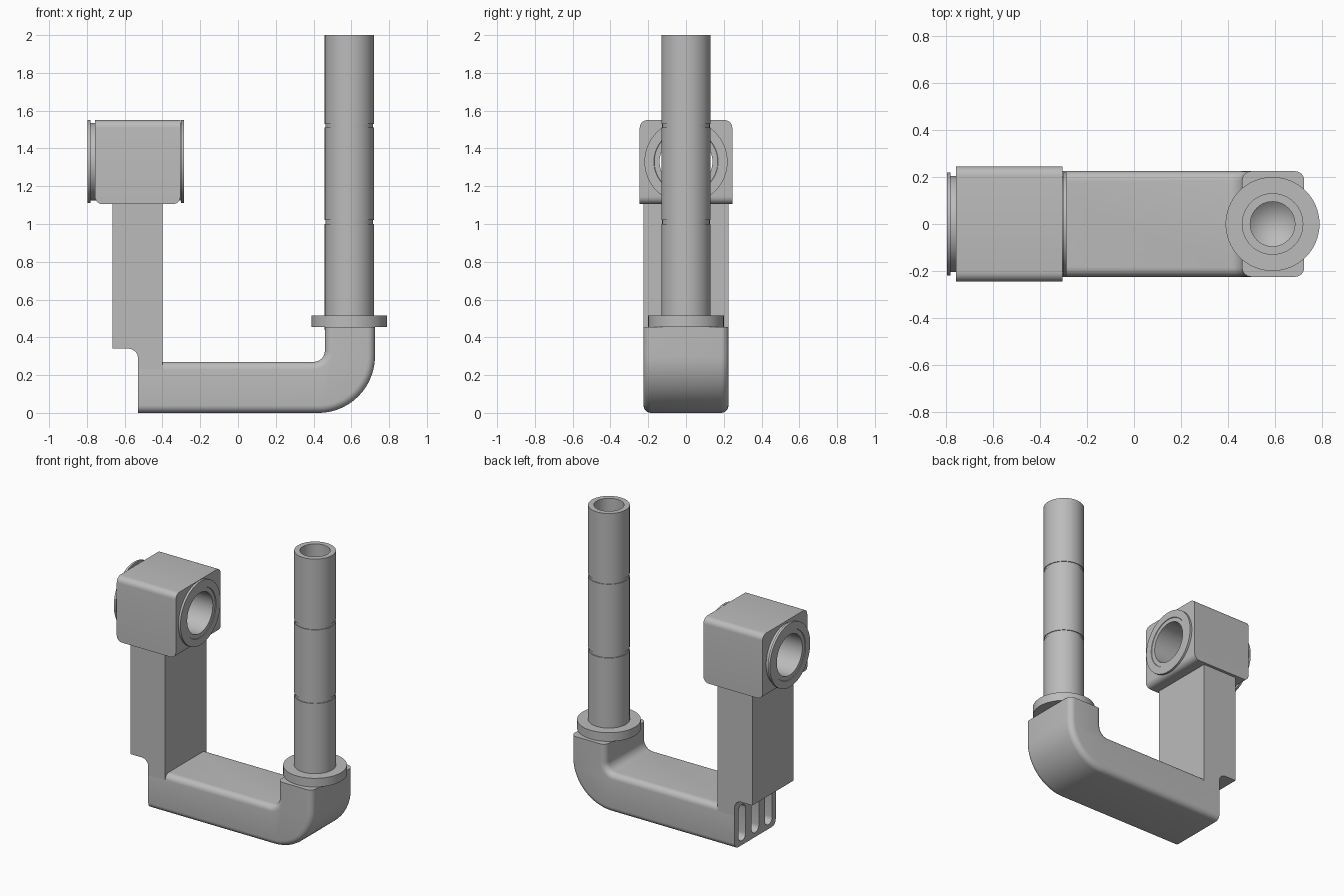
import bpy, bmesh
from math import pi, sin, cos, radians
from mathutils import Matrix

if "Cube" in bpy.data.objects:
    bpy.data.objects.remove(bpy.data.objects["Cube"], do_unlink=True)

grey = bpy.data.materials.new("plain grey")
grey.use_nodes = True
GREY = (0.5, 0.5, 0.5, 1)
grey.diffuse_color = GREY
grey.node_tree.nodes["Principled BSDF"].inputs["Base Color"].default_value = GREY

HALF = 0.225      # half depth of arm and upright
BORE_Z = 1.33     # height of the head bore axis
POLE_X = 0.59


def finish(bm, name, cutters=()):
    """Turn a bmesh into a shaded object, with optional boolean cuts."""
    bmesh.ops.recalc_face_normals(bm, faces=bm.faces)
    mesh = bpy.data.meshes.new(name)
    bm.to_mesh(mesh)
    bm.free()
    mesh.materials.append(grey)
    ob = bpy.data.objects.new(name, mesh)
    bpy.context.collection.objects.link(ob)
    bpy.ops.object.select_all(action='DESELECT')
    ob.select_set(True)
    bpy.context.view_layer.objects.active = ob
    for c in cutters:
        mod = ob.modifiers.new("cut", 'BOOLEAN')
        mod.operation, mod.solver, mod.object = 'DIFFERENCE', 'EXACT', c
        bpy.ops.object.modifier_apply(modifier=mod.name)
    bpy.ops.object.shade_smooth_by_angle(angle=radians(30))
    return ob


def arc(cx, cz, r, a0, a1, n=12):
    steps = [radians(a0 + (a1 - a0) * i / n) for i in range(n + 1)]
    return [(cx + r * cos(a), cz + r * sin(a)) for a in steps]


def extrude(profile, depth=HALF):
    """Extrude an x-z outline evenly to both sides along y."""
    bm = bmesh.new()
    face = bm.faces.new([bm.verts.new((x, -depth, z)) for x, z in profile])
    new = bmesh.ops.extrude_face_region(bm, geom=[face])["geom"]
    bmesh.ops.translate(bm, vec=(0, 2 * depth, 0),
                        verts=[v for v in new if isinstance(v, bmesh.types.BMVert)])
    return bm


def round_edges(bm, rule, radius):
    edges = [e for e in bm.edges if rule(*[v.co for v in e.verts])]
    bmesh.ops.bevel(bm, geom=edges, offset=radius, segments=6, profile=0.5,
                    affect='EDGES', clamp_overlap=False)


def lathe(profile, closed=False, n=64):
    """Revolve (radius, height) points around z."""
    bm = bmesh.new()
    pts = [bm.verts.new((r, 0, h)) for r, h in profile]
    pairs = list(zip(pts, pts[1:])) + ([(pts[-1], pts[0])] if closed else [])
    edges = [bm.edges.new(p) for p in pairs]
    bmesh.ops.spin(bm, geom=pts + edges, axis=(0, 0, 1), cent=(0, 0, 0),
                   steps=n, angle=2 * pi)
    bmesh.ops.remove_doubles(bm, verts=bm.verts, dist=1e-5)
    return bm


def near(a, b):
    return abs(a - b) < 1e-4


def cutter(bm, name):
    ob = finish(bm, name)
    ob.hide_render = True
    ob.hide_set(True)
    return ob


# Slot cutters for the foot: upright capsules sunk in from -x
slots = []
for i in (-1, 0, 1):
    outline = arc(0, 0.24, 0.04, 0, 180) + arc(0, 0.07, 0.04, 180, 360)
    bm = extrude(outline, 0.1)
    bmesh.ops.transform(bm, verts=bm.verts,
                        matrix=Matrix.Translation((-0.55, i * 0.145, 0)) @ Matrix.Rotation(pi / 2, 4, 'Z'))
    slots.append(cutter(bm, f"slot_cutter_{i + 2}"))

# Lower arm with swept elbow
TOP = 0.455
bm = extrude([(-0.53, 0)] + arc(0.425, 0.30, 0.30, -90, 0, 20) + [(0.725, TOP), (0.46, TOP)]
             + arc(0.40, 0.33, 0.06, 0, -90) + [(-0.53, 0.27)])
round_edges(bm, lambda a, b: near(a.y, b.y)
            and not (near(a.x, b.x) and near(a.x, -0.53))
            and not (near(a.z, b.z) and near(a.z, TOP)), 0.04)
finish(bm, "elbow_arm", slots)

# Upright with stepped foot
bm = extrude([(-0.40, 0.2), (-0.40, 1.11), (-0.665, 1.11), (-0.665, 0.34)]
             + arc(-0.58, 0.29, 0.05, 90, 0) + [(-0.53, 0.2)])
finish(bm, "upright", slots)

# Head block with a bore along x
along_x = Matrix.Translation((0, 0, BORE_Z)) @ Matrix.Rotation(pi / 2, 4, 'Y')
bm = lathe([(0, -1), (0.14, -1), (0.14, 0), (0, 0)])
bmesh.ops.transform(bm, verts=bm.verts, matrix=along_x)
bore = cutter(bm, "bore_cutter")

LOW, HIGH = 1.105, 1.55
bm = extrude([(-0.757, LOW), (-0.305, LOW), (-0.305, HIGH), (-0.757, HIGH)], 0.245)
round_edges(bm, lambda a, b: (near(a.y, b.y) and near(a.z, HIGH) and near(b.z, HIGH))
            or (near(a.x, b.x) and near(a.z, LOW) and near(b.z, LOW)), 0.04)
finish(bm, "head_block", [bore])

# Bushings at both ends of the bore: neck, flange and a fine face step
for name, x, side, neck in (("left_bushing", -0.305, 1, 0.003), ("right_bushing", -0.757, -1, 0.025)):
    end = neck + 0.015
    bm = lathe([(0.14, -0.02), (0.205, -0.02), (0.205, neck), (0.22, neck), (0.22, end),
                (0.17, end), (0.168, end - 0.004), (0.14, end - 0.004)], closed=True)
    bmesh.ops.transform(bm, verts=bm.verts,
                        matrix=Matrix.Translation((x, 0, 0)) @ along_x @ Matrix.Scale(side, 4, (0, 0, 1)))
    finish(bm, name)

# Pole with two shallow grooves and a blind conical hole
R, GROOVE = 0.131, 0.126
outline = [(0, 0.44), (R, 0.44)]
for z in (1.0, 1.51):
    outline += [(R, z), (GROOVE, z), (GROOVE, z + 0.02), (R, z + 0.02)]
outline += [(R, 2), (0.095, 2), (0.095, 1.5), (0, 1.42)]
bm = lathe(outline)
bmesh.ops.translate(bm, verts=bm.verts, vec=(POLE_X, 0, 0))
finish(bm, "pole")

# Collar disc under the pole
bm = lathe([(0.12, 0.455), (0.2, 0.455), (0.2, 0.515), (0.12, 0.515)], closed=True)
bmesh.ops.translate(bm, verts=bm.verts, vec=(POLE_X, 0, 0))
finish(bm, "pole_collar")
